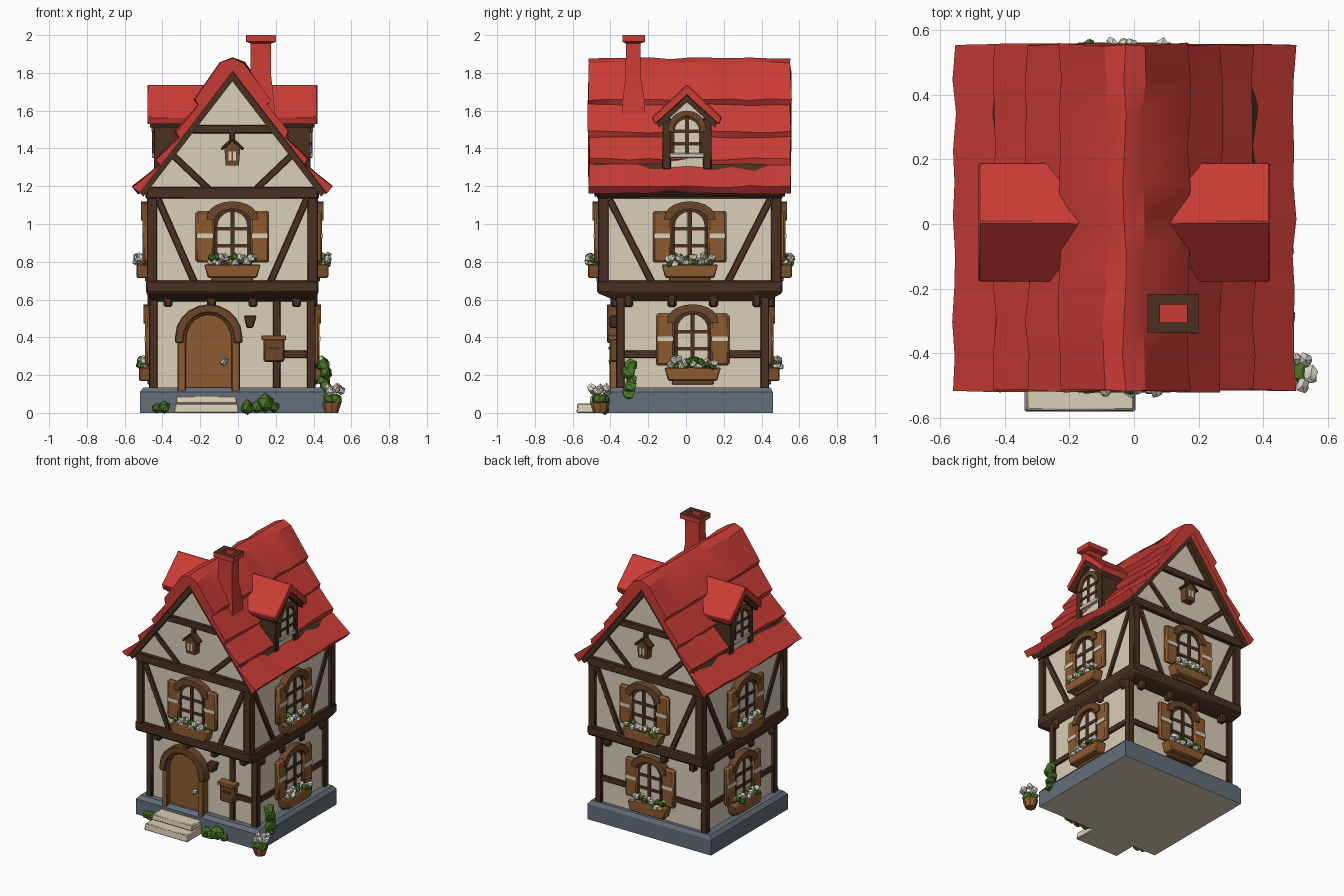
import bpy, bmesh, math, random
from mathutils import Matrix, Vector

if "Cube" in bpy.data.objects:
    bpy.data.objects.remove(bpy.data.objects["Cube"])

random.seed(4)
CX = -0.03  # the house sits slightly left of centre


def material(name, rgb):
    m = bpy.data.materials.new(name)
    m.diffuse_color = (*rgb, 1)
    m.use_nodes = True
    m.node_tree.nodes["Principled BSDF"].inputs["Base Color"].default_value = m.diffuse_color
    return m


RED = material("roof_red", (0.60, 0.045, 0.036))
DARK = material("dark_timber", (0.068, 0.030, 0.014))
MID = material("brown_wood", (0.15, 0.062, 0.022))
WOOD = material("orange_wood", (0.27, 0.105, 0.030))
CREAM = material("plaster_cream", (0.71, 0.62, 0.48))
SLATE = material("slate_grey", (0.125, 0.155, 0.19))
GREEN = material("leaf_green", (0.065, 0.18, 0.018))
PETAL = material("petal_white", (0.72, 0.68, 0.58))


def finish(name, bm, mats, bevel=0.0):
    bmesh.ops.recalc_face_normals(bm, faces=bm.faces[:])
    me = bpy.data.meshes.new(name)
    bm.to_mesh(me)
    bm.free()
    for m in mats:
        me.materials.append(m)
    ob = bpy.data.objects.new(name, me)
    bpy.context.scene.collection.objects.link(ob)
    if bevel:
        mod = ob.modifiers.new("soft_edges", 'BEVEL')
        mod.width, mod.segments = bevel, 1
    return ob


def loft(name, rings, mats, rule=None, bevel=0.0):
    """Skin a list of equal-length point rings and cap both ends."""
    bm = bmesh.new()
    vs = [[bm.verts.new(p) for p in r] for r in rings]
    n = len(vs[0])
    for a, b in zip(vs, vs[1:]):
        for i in range(n):
            bm.faces.new((a[i], a[(i + 1) % n], b[(i + 1) % n], b[i]))
    bm.faces.new(vs[0][::-1])
    bm.faces.new(vs[-1])
    bm.normal_update()
    if rule:
        for f in bm.faces:
            f.material_index = rule(f)
    return finish(name, bm, mats, bevel)


def prism(name, M, pts, w0, w1, mat, bevel=0.0):
    return loft(name, [[M @ Vector((u, v, w)) for u, v in pts] for w in (w0, w1)], [mat], None, bevel)


def block(name, M, u0, u1, v0, v1, w0, w1, mat, bevel=0.004):
    return prism(name, M, [(u0, v0), (u1, v0), (u1, v1), (u0, v1)], w0, w1, mat, bevel)


def beam(name, M, a, b, width, w0, w1, mat=DARK):
    a, b = Vector(a), Vector(b)
    d = (b - a).normalized() * width / 2
    s = Vector((-d.y, d.x))
    return prism(name, M, [a - s, b - s, b + s, a + s], w0, w1, mat, 0.004)


def tower(name, levels, mats, rule=None, bevel=0.0):
    """Rectangles (z, x0, x1, y0, y1) stacked into a solid."""
    rings = [[(a, c, z), (b, c, z), (b, d, z), (a, d, z)] for z, a, b, c, d in levels]
    return loft(name, rings, mats, rule, bevel)


def arch(u, v, hw, h, rise, n=10):
    top = [(u + hw * math.cos(math.pi * i / n), v + h - rise + rise * math.sin(math.pi * i / n)) for i in range(n + 1)]
    return [(u + hw, v)] + top + [(u - hw, v)]


def arch_band(u, v, hw, h, rise, t):
    return arch(u, v, hw, h, rise) + arch(u, v, hw - t, h - t, rise - t * 0.6)[::-1]


def blobs(name, spots, mat, jit=0.25):
    bm = bmesh.new()
    for p, r in spots:
        new = bmesh.ops.create_icosphere(bm, subdivisions=1, radius=r, matrix=Matrix.Translation(p))['verts']
        for v in new:
            v.co += (v.co - Vector(p)) * random.uniform(-jit, jit)
    return finish(name, bm, [mat])


def wall_frame(side, hx, hy, cy):
    """u runs along the wall, v is height, w points outwards."""
    k = ("front", "right", "back", "left").index(side)
    return (Matrix.Translation((CX, cy, 0)) @ Matrix.Rotation(k * math.pi / 2, 4, 'Z')
            @ Matrix.Translation((0, -(hx if k % 2 else hy), 0)) @ Matrix.Rotation(math.pi / 2, 4, 'X'))


def window(tag, M, v):
    prism(tag + "_window_frame", M, arch(0, v, 0.105, 0.31, 0.09), 0, 0.028, DARK)
    prism(tag + "_window_pane", M, arch(0, v + 0.02, 0.078, 0.26, 0.075), 0.02, 0.032, CREAM)
    block(tag + "_mullion", M, -0.011, 0.011, v, v + 0.29, 0.02, 0.04, DARK, 0)
    for k in (0.10, 0.19):
        block(tag + "_glazing_bar", M, -0.09, 0.09, v + k - 0.01, v + k + 0.01, 0.02, 0.038, DARK, 0)
    prism(tag + "_window_hood", M, arch_band(0, v + 0.235, 0.135, 0.1, 0.085, 0.04), 0, 0.05, MID)
    for s in (-1, 1):
        u0, u1 = sorted((s * 0.095, s * 0.195))
        block(tag + "_shutter", M, u0, u1, v + 0.01, v + 0.285, 0.005, 0.042, WOOD, 0.012)
        block(tag + "_shutter_stripe", M, u0 + 0.006, u1 - 0.006, v + 0.14, v + 0.165, 0.035, 0.046, CREAM, 0)
    prism(tag + "_flower_box", M, [(-0.13, v - 0.07), (0.13, v - 0.07), (0.15, v), (-0.15, v)], 0, 0.075, WOOD, 0.006)
    block(tag + "_box_bracket", M, -0.11, 0.11, v - 0.09, v - 0.065, 0, 0.03, MID)
    for label, mat, n, r in (("flowers", PETAL, 13, 0.022), ("leaves", GREEN, 8, 0.02)):
        blobs(f"{tag}_{label}", [(M @ Vector((-0.125 + 0.25 * (i + 0.5) / n, v + random.uniform(0, 0.045),
                                 random.uniform(0.03, 0.075))), r) for i in range(n)], mat)


# stone base, with a plaster underside, and the front steps
tower("stone_base", [(0, -0.52, 0.46, -0.41, 0.46), (0.11, -0.52, 0.46, -0.41, 0.46), (0.135, -0.50, 0.44, -0.39, 0.445)],
      [SLATE, CREAM], lambda f: int(f.calc_center_median().z < 0.01))
tower("lower_step", [(0, -0.34, 0.005, -0.58, -0.39), (0.05, -0.33, 0, -0.575, -0.39)], [CREAM], None, 0.005)
tower("upper_step", [(0.05, -0.33, -0.005, -0.51, -0.36), (0.09, -0.325, -0.01, -0.505, -0.36)], [CREAM], None, 0.005)

# wall bodies and the projecting floor beam between them
LOW, UP = (0.42, 0.385, 0.035), (0.433, 0.465, 0.02)
F = wall_frame("front", *UP)
tower("lower_walls", [(z, CX - 0.42, CX + 0.42, -0.35, 0.42) for z in (0.1, 0.64)], [CREAM])
prism("upper_walls", F, [(-0.433, 0.66), (0.433, 0.66), (0.433, 1.2), (0, 1.77), (-0.433, 1.2)], -0.93, 0, CREAM)
tower("floor_beam", [(0.59, CX - 0.425, CX + 0.425, -0.36, 0.43), (0.635, CX - 0.457, CX + 0.457, -0.47, 0.51),
                     (0.70, CX - 0.457, CX + 0.457, -0.47, 0.51)], [DARK], None, 0.008)

# timber framing and windows, side by side
for side in ("front", "right", "back", "left"):
    L, U = wall_frame(side, *LOW), wall_frame(side, *UP)
    gable = side in ("front", "back")
    hl, hu = (0.44, 0.453) if gable else (0.405, 0.485)
    for s in (-1, 1):
        block(side + "_lower_post", L, *sorted((s * hl, s * (hl - 0.045))), 0.12, 0.63, -0.025, 0.02, DARK)
        block(side + "_upper_post", U, *sorted((s * hu, s * (hu - 0.055))), 0.68, 1.18, -0.035, 0.02, DARK)
        beam(side + "_brace", U, (s * (hu - 0.06), 1.13), (s * 0.2, 0.69), 0.036, -0.01, 0.014)
        if side != "front":
            block(side + "_rail", L, *sorted((s * 0.1, s * hl)), 0.29, 0.33, -0.01, 0.014, DARK)
    block(side + "_top_beam", U, -hu, hu, 1.135, 1.195, -0.02, 0.026, DARK)
    for u in (-0.34, -0.11, 0.11, 0.34):
        block(side + "_bracket", L, u - 0.024, u + 0.024, 0.56, 0.64, 0, 0.05 if gable else 0.03, DARK, 0.01)
    window(side + "_upper", U, 0.785)
    if side != "front":
        window(side + "_lower", L, 0.24)
    if gable:
        # gable timbers and hanging lantern
        block(side + "_collar_beam", U, -0.24, 0.24, 1.48, 1.525, -0.01, 0.02, DARK)
        for s in (-1, 1):
            beam(side + "_gable_strut", U, (s * 0.31, 1.36), (s * 0.12, 1.18), 0.034, -0.01, 0.014)
        block(side + "_lantern_hanger", U, -0.014, 0.014, 1.42, 1.49, 0, 0.02, DARK)
        prism(side + "_lantern", U, [(-0.035, 1.31), (0.035, 1.31), (0.042, 1.40), (0, 1.45), (-0.042, 1.40)], 0, 0.05, MID)
        for s in (-1, 1):
            beam(side + "_lantern_roof", U, (0, 1.45), (s * 0.058, 1.395), 0.016, 0, 0.06)
            block(side + "_lantern_glass", U, s * 0.012 - 0.008, s * 0.012 + 0.008, 1.335, 1.385, 0.045, 0.054, CREAM, 0)

# front door, lamp and letter box
L = wall_frame("front", *LOW)
prism("door", L, arch(-0.125, 0.09, 0.135, 0.44, 0.14), 0, 0.025, WOOD)
prism("door_frame", L, arch_band(-0.125, 0.09, 0.165, 0.475, 0.16, 0.045), 0, 0.055, WOOD, 0.006)
prism("door_hood", L, arch_band(-0.125, 0.37, 0.178, 0.205, 0.17, 0.045), 0, 0.068, MID, 0.006)
blobs("door_knob", [(L @ Vector((-0.045, 0.27, 0.04)), 0.022)], PETAL)
block("front_wall_post", L, 0.215, 0.255, 0.12, 0.62, -0.01, 0.014, DARK)
block("front_rail", L, 0.235, 0.44, 0.29, 0.33, -0.01, 0.014, DARK)
block("letter_box", L, 0.165, 0.275, 0.27, 0.40, 0, 0.055, MID, 0.008)
block("letter_box_lid", L, 0.155, 0.285, 0.385, 0.41, 0, 0.065, WOOD)
block("letter_box_slot", L, 0.19, 0.25, 0.335, 0.35, 0.05, 0.06, DARK, 0)
prism("wall_lamp", L, [(0.075, 0.45), (0.11, 0.45), (0.13, 0.515), (0.06, 0.515)], 0, 0.055, DARK, 0.006)

# main roof: overlapping tile courses swept along y with uneven edges
half = [(0.06, 1.855), (0.20, 1.66), (0.185, 1.632), (0.30, 1.49), (0.285, 1.462),
        (0.40, 1.345), (0.385, 1.315), (0.525, 1.20), (0.495, 1.165)]
profile = [(-x, z) for x, z in half[::-1]] + [(0, 1.88)] + half + [(0, 1.81)]
rings = []
for i in range(11):
    y = -0.515 + 1.07 * i / 10
    rings.append([(CX + x + random.uniform(-0.007, 0.007), y + random.uniform(-0.006, 0.006),
                   z + random.uniform(-0.008, 0.004)) for x, z in profile])
loft("main_roof", rings, [RED])
prism("roof_lining", F, [(0, 1.82), (-0.498, 1.172), (-0.47, 1.145), (0, 1.755), (0.47, 1.145), (0.498, 1.172)],
      -0.97, 0.04, DARK)

# dormers on both slopes share one cross roof
R = wall_frame("right", 0.45, 0, 0.005)
prism("dormer_roof", R, [(0, 1.74), (-0.185, 1.565), (-0.17, 1.525), (0, 1.68), (0.17, 1.525), (0.185, 1.565)],
      -0.90, 0, RED, 0.005)
prism("dormer_lining", R, [(0, 1.69), (-0.165, 1.54), (-0.148, 1.51), (0, 1.645), (0.148, 1.51), (0.165, 1.54)],
      -0.885, -0.015, DARK)
for side in ("right", "left"):
    D = wall_frame(side, 0.40, 0, 0.005)
    prism(side + "_dormer_wall", D, [(-0.12, 1.28), (0.12, 1.28), (0.12, 1.55), (0, 1.66), (-0.12, 1.55)], -0.3, 0, CREAM)
    for s in (-1, 1):
        block(side + "_dormer_post", D, *sorted((s * 0.13, s * 0.085)), 1.29, 1.56, -0.2, 0.015, DARK)
    prism(side + "_dormer_window_frame", D, arch(0, 1.36, 0.095, 0.225, 0.09), -0.01, 0.014, DARK)
    prism(side + "_dormer_pane", D, arch(0, 1.375, 0.065, 0.18, 0.065), 0, 0.018, CREAM)
    block(side + "_dormer_mullion", D, -0.01, 0.01, 1.36, 1.57, 0, 0.024, DARK, 0)
    for z in (1.425, 1.49):
        block(side + "_dormer_glazing_bar", D, -0.08, 0.08, z - 0.009, z + 0.009, 0, 0.023, DARK, 0)
    prism(side + "_dormer_hood", D, arch_band(0, 1.49, 0.1, 0.11, 0.095, 0.028), 0, 0.028, MID)
    block(side + "_dormer_sill", D, -0.09, 0.09, 1.35, 1.375, 0, 0.025, CREAM)

# chimney with a hollow cap and dark rim
tower("chimney", [(1.42, 0.045, 0.205, -0.345, -0.205), (1.66, 0.055, 0.19, -0.335, -0.22), (1.78, 0.067, 0.176, -0.32, -0.24),
                  (1.955, 0.067, 0.176, -0.318, -0.242), (1.965, 0.042, 0.2, -0.337, -0.216), (2.0, 0.042, 0.2, -0.337, -0.216),
                  (2.0, 0.08, 0.163, -0.305, -0.248), (1.95, 0.08, 0.163, -0.305, -0.248)],
      [RED, DARK], lambda f: int(f.calc_center_median().z > 1.995))

# garden plants: potted flower, climbing vine and bushes
pot = [[(0.495 + r * math.cos(k * math.pi / 4), -0.455 + r * math.sin(k * math.pi / 4), z) for k in range(8)]
       for z, r in ((0, 0.035), (0.045, 0.05), (0.055, 0.05))]
loft("flower_pot", pot, [WOOD])
blobs("pot_leaves", [((0.495 + 0.025 * math.cos(a), -0.455 + 0.025 * math.sin(a), 0.075), 0.034) for a in (0, 2, 4)], GREEN)
blobs("pot_flowers", [((0.51 + 0.036 * math.cos(a), -0.458 + 0.045 * math.sin(a), 0.118 + 0.012 * (a % 2)), 0.024)
                      for a in range(7)], PETAL)
blobs("climbing_vine", [((0.455 + 0.012 * (i % 2), -0.305 + 0.008 * (i % 3), 0.1 + 0.038 * i), 0.036) for i in range(5)], GREEN)
blobs("front_bushes", [((0.145, -0.435, 0.05), 0.055), ((0.1, -0.44, 0.03), 0.035), ((0.05, -0.43, 0.03), 0.038),
                       ((0.19, -0.43, 0.03), 0.03), ((-0.39, -0.43, 0.03), 0.036), ((-0.43, -0.42, 0.025), 0.028)], GREEN, 0.12)

# smooth shading with crisp edges
for ob in bpy.context.scene.objects:
    ob.select_set(True)
    bpy.context.view_layer.objects.active = ob
bpy.ops.object.shade_smooth_by_angle(angle=math.radians(30))
